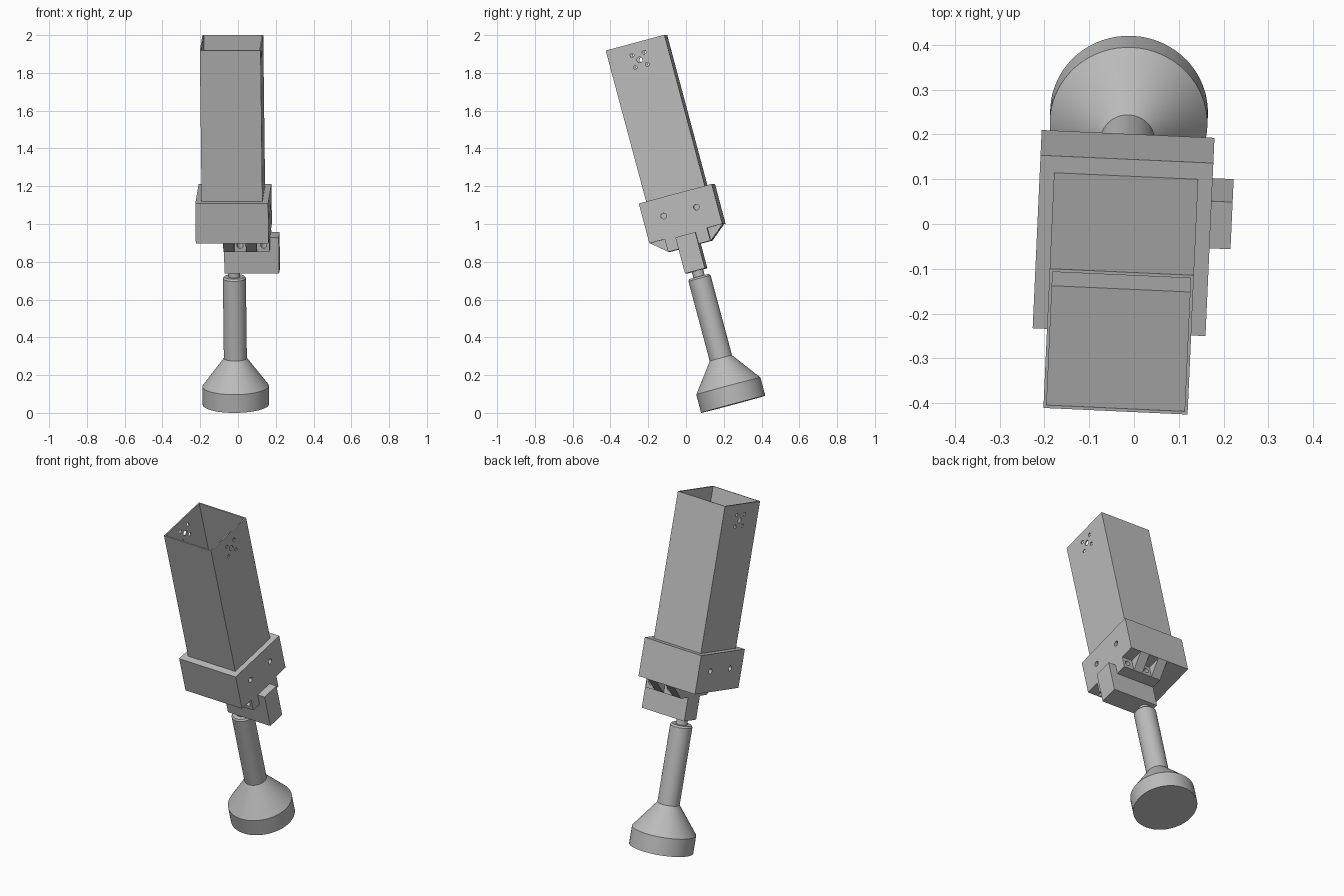
import bpy, bmesh, math
from mathutils import Matrix, Vector

if "Cube" in bpy.data.objects:
    bpy.data.objects.remove(bpy.data.objects["Cube"], do_unlink=True)

# Leaning frame: every part is modelled upright along z, then tilted as one
FRAME = (Matrix.Translation((-0.011, 0.25, 0.0455))
         @ Matrix.Rotation(math.radians(-2.6), 4, 'Z')
         @ Matrix.Rotation(math.radians(15), 4, 'X'))

grey = bpy.data.materials.new("plain_grey")
grey.use_nodes = True
GREY = (0.5, 0.5, 0.5, 1)
grey.diffuse_color = GREY
grey.node_tree.nodes["Principled BSDF"].inputs["Base Color"].default_value = GREY


def finish(name, bm):
    bmesh.ops.recalc_face_normals(bm, faces=bm.faces[:])
    mesh = bpy.data.meshes.new(name)
    bm.to_mesh(mesh)
    bm.free()
    mesh.materials.append(grey)
    obj = bpy.data.objects.new(name, mesh)
    bpy.context.collection.objects.link(obj)
    obj.matrix_world = FRAME
    return obj


def add_box(bm, x, y, z):
    lo, hi = Vector((x[0], y[0], z[0])), Vector((x[1], y[1], z[1]))
    size = hi - lo
    m = Matrix.Translation((lo + hi) / 2) @ Matrix.Diagonal((*size, 1))
    bmesh.ops.create_cube(bm, size=1, matrix=m)


def add_prism(bm, profile, x):
    """Extrude a (y, z) profile along x."""
    face = bm.faces.new([bm.verts.new((x[0], y, z)) for y, z in profile])
    ext = bmesh.ops.extrude_face_region(bm, geom=[face])["geom"]
    verts = [v for v in ext if isinstance(v, bmesh.types.BMVert)]
    bmesh.ops.translate(bm, verts=verts, vec=(x[1] - x[0], 0, 0))


def add_rod(bm, centre, axis, radius, length):
    turn = Vector((0, 0, 1)).rotation_difference(Vector(axis)).to_matrix().to_4x4()
    bmesh.ops.create_cone(bm, cap_ends=True, segments=20, radius1=radius, radius2=radius,
                          depth=length, matrix=Matrix.Translation(centre) @ turn)


def cut(obj, bm):
    """Subtract the cutter mesh from an object."""
    cutter = finish("cutter", bm)
    cutter.hide_render = True
    mod = obj.modifiers.new("cut", 'BOOLEAN')
    mod.operation, mod.solver, mod.object = 'DIFFERENCE', 'EXACT', cutter
    bpy.context.view_layer.update()
    bpy.ops.object.select_all(action='DESELECT')
    bpy.context.view_layer.objects.active = obj
    obj.select_set(True)
    bpy.ops.object.modifier_apply(modifier=mod.name)
    bpy.data.objects.remove(cutter, do_unlink=True)


def box(name, x, y, z):
    bm = bmesh.new()
    add_box(bm, x, y, z)
    return finish(name, bm)


def lathe(name, profile, segments=64):
    bm = bmesh.new()
    verts = [bm.verts.new((r, 0, z)) for r, z in profile]
    edges = [bm.edges.new(pair) for pair in zip(verts, verts[1:])]
    bmesh.ops.spin(bm, geom=verts + edges, cent=(0, 0, 0), axis=(0, 0, 1),
                   angle=2 * math.pi, steps=segments)
    bmesh.ops.remove_doubles(bm, verts=bm.verts[:], dist=1e-5)
    obj = finish(name, bm)
    bpy.ops.object.select_all(action='DESELECT')
    bpy.context.view_layer.objects.active = obj
    obj.select_set(True)
    bpy.ops.object.shade_smooth_by_angle(angle=math.radians(25))


# Round foot, shaft and neck
lathe("foot", [(0, 0), (0.176, 0), (0.176, 0.1), (0.061, 0.253), (0, 0.253)])
lathe("shaft", [(0, 0.25), (0.061, 0.25), (0.061, 0.69), (0.054, 0.7), (0, 0.7)])
lathe("neck", [(0, 0.69), (0.031, 0.69), (0.031, 0.735), (0, 0.735)])

# Angle bracket: flat base with an upright side plate
bm = bmesh.new()
add_box(bm, (-0.05, 0.193), (-0.057, 0.052), (0.732, 0.866))
add_box(bm, (0.193, 0.24), (-0.057, 0.052), (0.732, 0.93))
finish("bracket", bm)

# Mounting bar with cross bores, and wedge ribs front and back
bar = box("mounting_bar", (-0.05, 0.193), (-0.116, 0.116), (0.866, 0.936))
bm = bmesh.new()
for x in (0.037, 0.163):
    add_rod(bm, (x, 0, 0.902), (0, 1, 0), 0.016, 0.4)
cut(bar, bm)
bm = bmesh.new()
for side in (-1, 1):
    for x in (-0.05, 0.07):
        wedge = [(side * 0.116, 0.866), (side * 0.2, 0.936), (side * 0.116, 0.936)]
        add_prism(bm, wedge, (x, x + 0.058))
finish("ribs", bm)

# Socket block with a square pocket and side screw holes
T = 0.161
socket = box("socket", (-0.193, 0.193), (-0.2, 0.2), (0.936, 1.154))
bm = bmesh.new()
add_box(bm, (-T, T), (-T, T), (0.947, 1.3))
cut(socket, bm)
bm = bmesh.new()
for y in (-0.09, 0.09):
    add_rod(bm, (0, y, 1.056), (1, 0, 0), 0.015, 0.6)
cut(socket, bm)

# Hollow square tube with a five-hole pattern through both sides
tube = box("square_tube", (-T, T), (-T, T), (0.947, 1.982))
bm = bmesh.new()
w = T - 0.007
add_box(bm, (-w, w), (-w, w), (0.952, 2.2))
cut(tube, bm)
bm = bmesh.new()
add_rod(bm, (0, 0, 1.888), (1, 0, 0), 0.015, 0.6)
for dy in (-0.033, 0.033):
    for dz in (-0.033, 0.033):
        add_rod(bm, (0, dy, 1.888 + dz), (1, 0, 0), 0.01, 0.6)
cut(tube, bm)
